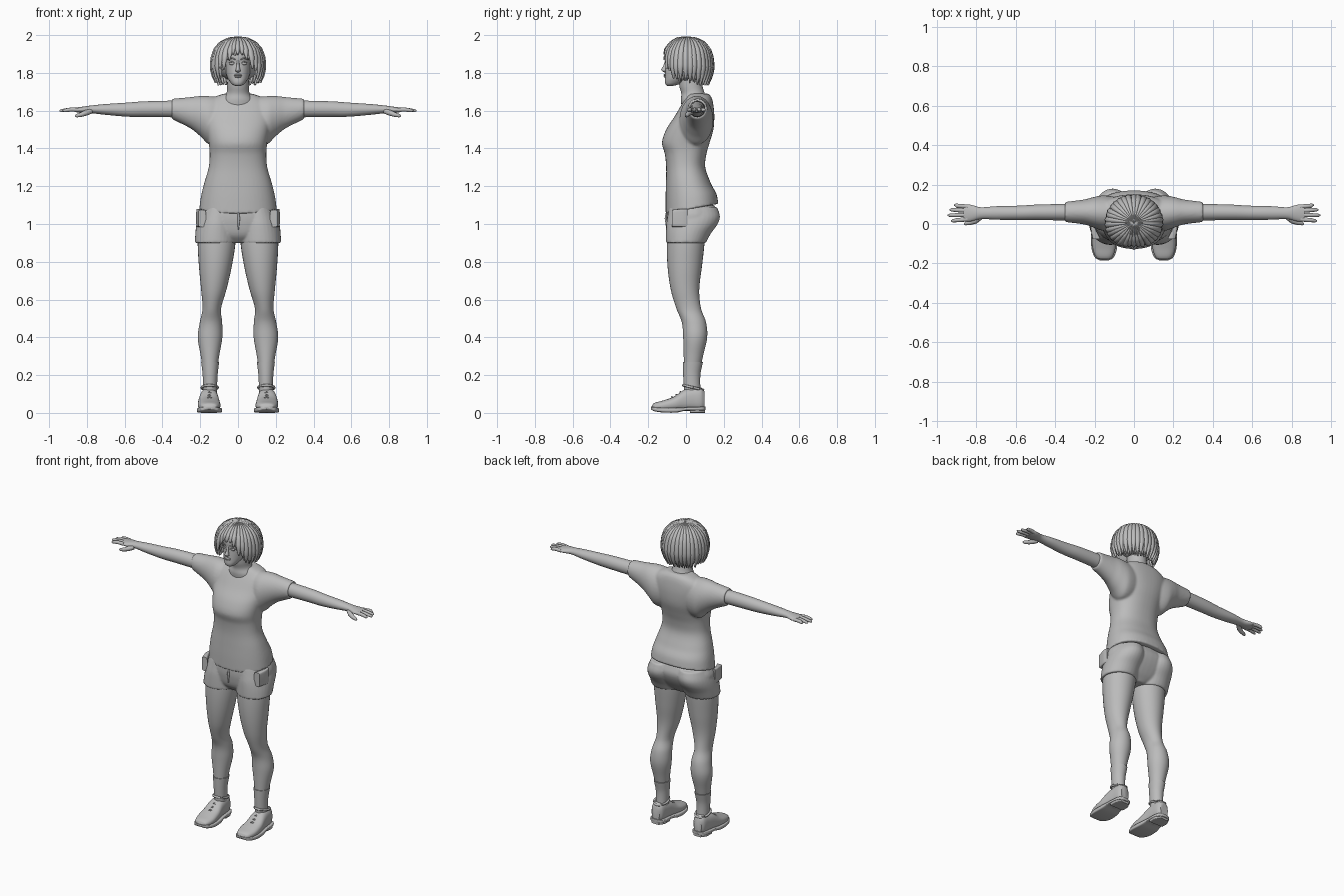
import bpy, bmesh, math, random
from mathutils import Vector

random.seed(4)
grey = bpy.data.materials.new("plain grey")
grey.diffuse_color = (0.5, 0.5, 0.5, 1)


def loft(axis, st, n=32, p=2.0, sub=5):
    """Rings through stations (t, a0, a1, b0, b1), smoothly interpolated along the axis."""
    def slope(i, k):
        lo, hi = max(i - 1, 0), min(i + 1, len(st) - 1)
        return (st[hi][k] - st[lo][k]) / (st[hi][0] - st[lo][0])
    rows = [st[0]]
    for i in range(len(st) - 1):
        s, e = st[i], st[i + 1]
        d = e[0] - s[0]
        for j in range(1, sub + 1):
            u = j / sub
            row = [s[0] + d * u]
            for k in range(1, 5):
                row.append((2*u**3 - 3*u*u + 1) * s[k] + (u**3 - 2*u*u + u) * d * slope(i, k)
                           + (3*u*u - 2*u**3) * e[k] + (u**3 - u*u) * d * slope(i + 1, k))
            rows.append(row)
    rings = []
    for t, a0, a1, b0, b1 in rows:
        ring = []
        for q in range(n):
            c, s = math.cos(2 * math.pi * q / n), math.sin(2 * math.pi * q / n)
            a = (a0 + a1) / 2 + (a1 - a0) / 2 * math.copysign(abs(c) ** (2 / p), c)
            b = (b0 + b1) / 2 + (b1 - b0) / 2 * math.copysign(abs(s) ** (2 / p), s)
            ring.append({'x': (t, a, b), 'y': (a, t, b), 'z': (a, b, t)}[axis])
        rings.append(ring)
    return rings


def tube(pts, radii, n=10):
    """Round tapered tube through points, with rounded-off end."""
    pts = [Vector(p) for p in pts]
    rings = []
    for i, (p, r) in enumerate(zip(pts, radii)):
        d = (pts[min(i + 1, len(pts) - 1)] - pts[max(i - 1, 0)]).normalized()
        u = d.orthogonal().normalized()
        v = d.cross(u)
        rings.append([p + r * (u * math.cos(a) + v * math.sin(a))
                      for a in (2 * math.pi * k / n for k in range(n))])
    return rings


def ball(c, r, n=24, m=14):
    rings = []
    for i in range(m + 1):
        f = math.pi * (0.02 + 0.96 * i / m)
        rings.append([(c[0] + r[0] * math.sin(f) * math.cos(2 * math.pi * k / n),
                       c[1] + r[1] * math.sin(f) * math.sin(2 * math.pi * k / n),
                       c[2] + r[2] * math.cos(f)) for k in range(n)])
    return rings


def both(*parts):
    """The given parts plus their mirror images in x."""
    return list(parts) + [[[(-p[0], p[1], p[2]) for p in r] for r in part] for part in parts]


def build(name, parts, voxel=0, angle=50, shape=None):
    bm = bmesh.new()
    for rings in parts:
        vs = [[bm.verts.new(shape(Vector(p)) if shape else p) for p in r] for r in rings]
        n = len(vs[0])
        for a, b in zip(vs, vs[1:]):
            for k in range(n):
                bm.faces.new((a[k], a[(k + 1) % n], b[(k + 1) % n], b[k]))
        bm.faces.new(vs[0])
        bm.faces.new(vs[-1])
    bmesh.ops.recalc_face_normals(bm, faces=bm.faces)
    me = bpy.data.meshes.new(name)
    bm.to_mesh(me)
    bm.free()
    me.materials.append(grey)
    ob = bpy.data.objects.new(name, me)
    bpy.context.collection.objects.link(ob)
    bpy.ops.object.select_all(action='DESELECT')
    ob.select_set(True)
    bpy.context.view_layer.objects.active = ob
    if voxel:  # fuse overlapping pieces into one cloth surface
        m = ob.modifiers.new("fuse", 'REMESH')
        m.mode, m.voxel_size, m.use_smooth_shade = 'VOXEL', voxel, True
        s = ob.modifiers.new("soften", 'SMOOTH')
        s.factor, s.iterations = 0.5, 5
    else:
        bpy.ops.object.shade_smooth_by_angle(angle=math.radians(angle))
    return ob


def sym(*rows):
    return [(z, -w, w, y0, y1) for z, w, y0, y1 in rows]


# Shirt: torso and short drooping sleeves, hem lower in front
torso = loft('z', sym((1.075, .205, -.108, .172), (1.15, .195, -.108, .16), (1.22, .178, -.106, .13),
                      (1.30, .155, -.105, .102), (1.37, .15, -.112, .108), (1.43, .155, -.127, .125),
                      (1.50, .168, -.105, .145), (1.57, .18, -.06, .15), (1.63, .175, -.025, .145),
                      (1.67, .13, 0, .135), (1.69, .075, .01, .12)), 48, 2.3)
sleeve = loft('x', [(.06, -.01, .13, 1.44, 1.668), (.15, -.035, .145, 1.42, 1.677), (.2, -.02, .138, 1.465, 1.678),
                    (.25, -.003, .125, 1.505, 1.672), (.35, .01, .112, 1.555, 1.663)])


def hem(v):
    if v.z < 1.2:
        v.z += (1.2 - v.z) * v.y * 1.5
    return v


build("shirt", [torso] + both(sleeve), voxel=.007, shape=hem)

# Shorts: pelvis and two leg openings
pelvis = loft('z', sym((.9, .05, -.05, .07), (.94, .17, -.085, .11), (1.0, .208, -.1, .15),
                       (1.05, .212, -.103, .165), (1.1, .19, -.098, .15)), 40, 2.3)
short_leg = loft('z', [(.9, .012, .228, -.106, .105), (.95, .008, .226, -.106, .132),
                       (1.0, .005, .22, -.104, .168), (1.04, .005, .21, -.098, .18), (1.09, .01, .19, -.09, .165)])
build("shorts", [pelvis] + both(short_leg), voxel=.006)
pocket = loft('y', [(-.075, .17, .21, .985, 1.075), (-.02, .196, .221, .985, 1.08), (.01, .2, .219, .985, 1.08)], 24, 6)
build("shorts_pockets", both(pocket))
build("shorts_fly", [tube([(0, -.1, 1.075), (.004, -.106, 1.03), (0, -.1, .97)], [.004, .007, .004])])

# Legs and socks
leg = loft('z', [(.1, .118, .178, -.005, .07), (.2, .113, .182, -.01, .07), (.3, .1, .197, -.012, .09),
                 (.4, .083, .213, -.015, .112), (.48, .084, .202, -.022, .106), (.55, .09, .188, -.05, .08),
                 (.65, .062, .195, -.08, .07), (.78, .032, .207, -.098, .085), (.92, .012, .213, -.1, .1),
                 (.98, .02, .2, -.09, .1)])
build("legs", both(leg))
sock = loft('z', [(.1, .112, .184, -.01, .077), (.2, .108, .187, -.015, .076), (.27, .1, .195, -.017, .09)])
build("socks", both(sock))

# Shoes: upper, sole, heel, ankle rim and laces
upper = loft('y', [(-.182, .135, .165, .022, .034), (-.172, .112, .19, .012, .05), (-.12, .094, .21, .01, .066),
                   (-.06, .096, .212, .01, .088), (-.01, .103, .205, .01, .122), (.04, .107, .198, .01, .134),
                   (.08, .112, .192, .01, .134), (.098, .125, .18, .02, .115)], 28, 2.5)
build("shoe_uppers", both(upper))
sole = loft('y', [(-.186, .13, .17, .02, .032), (-.172, .105, .197, .01, .031), (-.12, .086, .216, .002, .028),
                  (-.05, .088, .217, .002, .028), (0, .097, .21, .012, .03), (.06, .1, .205, .012, .032),
                  (.095, .112, .193, .012, .034), (.104, .135, .17, .015, .034)], 28, 6)
heel = loft('y', [(.022, .102, .203, 0, .02), (.07, .104, .201, 0, .02), (.1, .125, .18, 0, .02)], 24, 6)
build("shoe_soles", both(sole, heel))
rim = tube([(.15 + .042 * math.cos(a), .038 + .052 * math.sin(a), .134 - .012 * math.sin(a))
            for a in (math.pi * k / 10 for k in range(21))], [.007] * 21, 8)
build("shoe_rims", both(rim))
laces = [tube([(.122, y + .006, z - .012), (.152, y, z + .002), (.182, y + .006, z - .012)], [.005] * 3, 6)
         for y, z in ((-.075, .083), (-.052, .094), (-.03, .109))]
build("shoe_laces", both(*laces))

# Arms with palms, fingers and thumbs
arm = loft('x', [(.25, .015, .105, 1.56, 1.655), (.35, .018, .102, 1.565, 1.653), (.5, .02, .098, 1.567, 1.649),
                 (.58, .02, .093, 1.568, 1.643), (.7, .022, .09, 1.578, 1.635), (.78, .025, .085, 1.587, 1.627),
                 (.83, .013, .098, 1.588, 1.62), (.865, .014, .099, 1.593, 1.615)], 28)
fingers = [tube([(.845, y, 1.604), (.88, y + dy * .4, 1.606), (.9, y + dy * .6, 1.604), (tip - .008, y + dy, 1.6),
                 (tip, y + dy, 1.599)], [.011, .011, .0105, .008, .003])
           for y, dy, tip in ((.024, -.008, .928), (.046, -.002, .945), (.068, .004, .936), (.088, .008, .913))]
thumb = tube([(.78, .035, 1.597), (.805, .016, 1.588), (.83, .007, 1.579), (.855, .002, 1.573), (.863, .001, 1.572)],
             [.014, .015, .012, .009, .003])
build("arms", both(arm))
build("fingers", both(*fingers, thumb))

# Neck and head
neck = loft('z', sym((1.6, .1, -.02, .13), (1.655, .085, -.027, .12), (1.69, .062, -.025, .1), (1.73, .057, -.035, .088),
                     (1.79, .056, -.04, .085)))
head = loft('z', sym((1.731, .012, -.098, -.07), (1.737, .028, -.107, -.045), (1.752, .042, -.112, -.01),
                     (1.775, .056, -.111, .03), (1.81, .066, -.11, .08), (1.85, .072, -.108, .11),
                     (1.89, .075, -.11, .12), (1.94, .068, -.095, .11), (1.975, .03, -.05, .06)), 36, 2.2)
build("neck", [neck])
build("head", [head])
nose = loft('z', sym((1.803, .006, -.116, -.1), (1.81, .014, -.127, -.1), (1.818, .012, -.131, -.1),
                     (1.835, .008, -.121, -.1), (1.865, .006, -.111, -.1)), 16)
build("nose", [nose])
build("lips", [ball((0, -.11, 1.788), (.021, .009, .006)), ball((0, -.109, 1.78), (.018, .009, .006))])
build("eyes", both(ball((.032, -.098, 1.85), (.015, .009, .008))))
build("eyelids", both(tube([(.016, -.106, 1.85), (.03, -.107, 1.86), (.049, -.094, 1.853)], [.002, .003, .002], 6)))
build("eyebrows", both(tube([(.014, -.11, 1.871), (.033, -.105, 1.878), (.054, -.09, 1.871)], [.003, .004, .002], 6)))

# Hair: a bob of tapered locks hanging from the crown over a base
profile = [(.004, 1.988), (.05, 1.98), (.09, 1.957), (.12, 1.922), (.134, 1.88), (.139, 1.83), (.132, 1.785), (.112, 1.735)]


def on_profile(u):
    i = min(int(u), len(profile) - 2)
    (r0, z0), (r1, z1) = profile[i], profile[i + 1]
    return r0 + (r1 - r0) * (u - i), z0 + (z1 - z0) * (u - i)


def lock(angle, bottom, count, inset):
    end = next(u / 50 for u in range(351) if on_profile(u / 50)[1] <= bottom or u == 350)
    side = Vector((math.cos(angle), math.sin(angle), 0))
    out = Vector((math.sin(angle), -math.cos(angle), 0))
    rings, steps = [], 18
    for i in range(steps + 1):
        f = i / steps
        r, z = on_profile(end * f)
        r1, z1 = on_profile(min(end * f + .3, 7))
        r0, z0 = on_profile(max(end * f - .3, 0))
        nrm = (out * (z0 - z1) + Vector((0, 0, r1 - r0))).normalized()
        taper = 1 if f < .75 else 1 - .8 * (f - .75) / .25
        w, th = max(.004, math.pi * r / count * 1.4) * taper, (.005 + .007 * min(1, f * 3)) * (.4 + .6 * taper)
        c = Vector((out.x * r, out.y * r * .95 + .008, z)) - nrm * inset
        rings.append([c + side * w * math.cos(a) + nrm * th * math.sin(a)
                      for a in (2 * math.pi * k / 8 for k in range(8))])
    return rings


def hair_bottom(angle):
    a = abs((math.degrees(angle) + 180) % 360 - 180)
    for limit, z in ((16, 1.9), (28, 1.872), (44, 1.815), (65, 1.772), (115, 1.75), (181, 1.737)):
        if a < limit:
            return z + random.uniform(-.006, .012)


locks = []
for layer, inset in ((0, 0), (.5, .007)):
    for k in range(34):
        ang = 2 * math.pi * (k + layer) / 34
        locks.append(lock(ang + random.uniform(-.03, .03), hair_bottom(ang), 34, inset))
build("hair_locks", locks, angle=60)
build("hair_base", [ball((0, .032, 1.868), (.122, .108, .115))])
